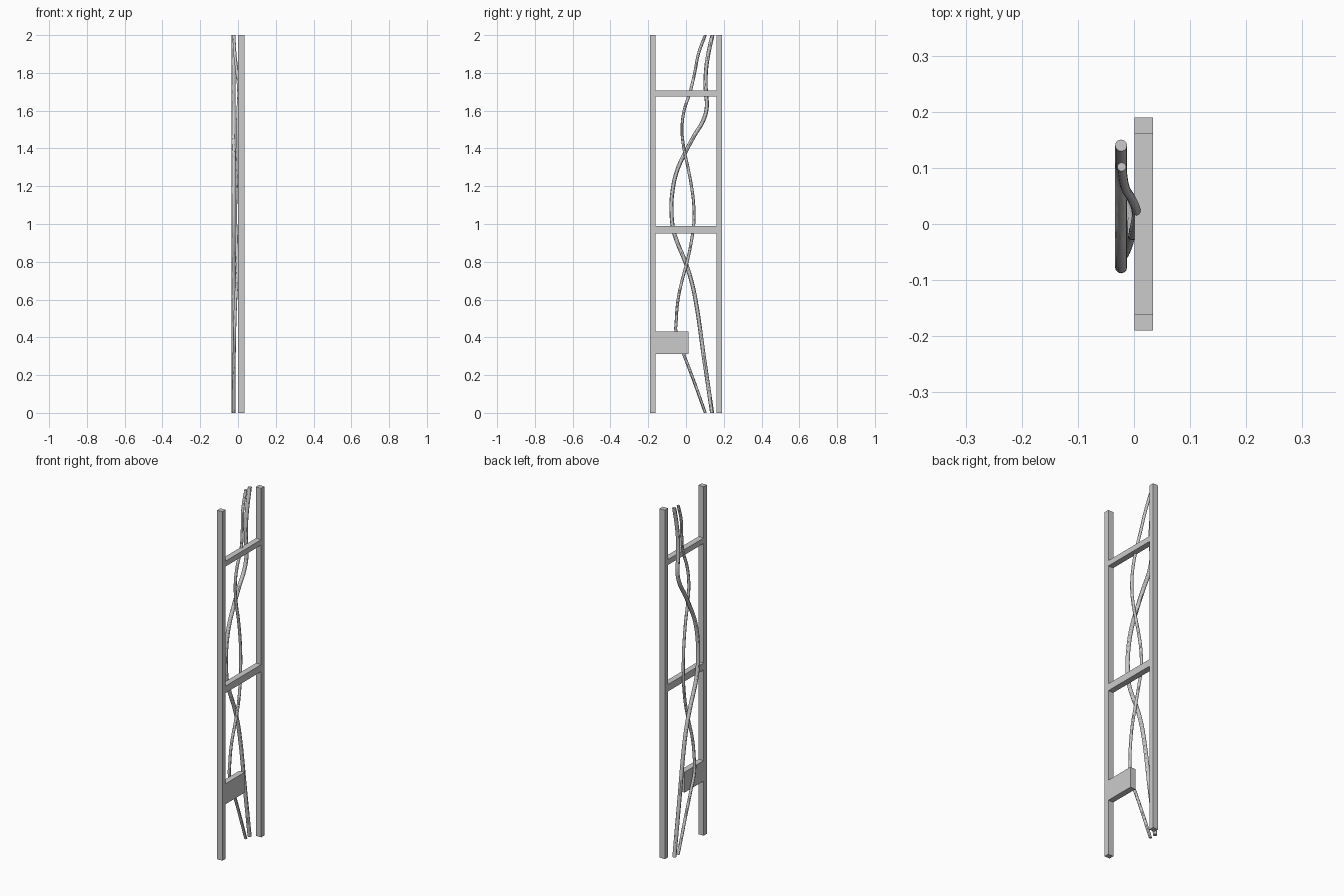
import bpy

if "Cube" in bpy.data.objects:
    bpy.data.objects.remove(bpy.data.objects["Cube"])

grey = bpy.data.materials.new("light_grey")
grey.diffuse_color = (0.6, 0.6, 0.6, 1)
grey.use_nodes = True
grey.node_tree.nodes["Principled BSDF"].inputs["Base Color"].default_value = grey.diffuse_color


def box(name, y0, y1, z0, z1, x0=0.001, x1=0.034):
    bpy.ops.mesh.primitive_cube_add(
        size=1, location=((x0 + x1) / 2, (y0 + y1) / 2, (z0 + z1) / 2))
    ob = bpy.context.object
    ob.name = name
    ob.scale = (x1 - x0, y1 - y0, z1 - z0)
    bpy.ops.object.transform_apply(location=False, rotation=False)
    ob.data.materials.append(grey)


def stem(name, radius, points):
    # round bar swept along a smooth path, trimmed level at both ends
    cu = bpy.data.curves.new(name, 'CURVE')
    cu.dimensions = '3D'
    cu.bevel_depth = radius
    cu.bevel_resolution = 4
    cu.resolution_u = 8
    cu.use_fill_caps = True
    sp = cu.splines.new('BEZIER')
    sp.bezier_points.add(len(points) - 1)
    for bp, co in zip(sp.bezier_points, points):
        bp.co = co
        bp.handle_left_type = bp.handle_right_type = 'AUTO'
    ob = bpy.data.objects.new(name, cu)
    bpy.context.collection.objects.link(ob)
    bpy.ops.object.select_all(action='DESELECT')
    ob.select_set(True)
    bpy.context.view_layer.objects.active = ob
    bpy.ops.object.convert(target='MESH')
    ob = bpy.context.object
    for v in ob.data.vertices:
        if v.co.z < 0.01:
            v.co.z = 0
        elif v.co.z > 1.99:
            v.co.z = 2
    ob.data.materials.clear()
    ob.data.materials.append(grey)
    bpy.ops.object.shade_smooth_by_angle()


# square frame: two posts, two rungs, one plate
box("front_post", -0.19, -0.161, 0, 2)
box("back_post", 0.161, 0.19, 0, 2)
box("upper_rung", -0.161, 0.161, 1.675, 1.706)
box("middle_rung", -0.161, 0.161, 0.95, 0.99)
box("lock_plate", -0.161, 0.012, 0.313, 0.43)

# thick winding bar
thick = [(2, .140), (1.9, .118), (1.8, .105), (1.7, .105), (1.62, .110),
         (1.55, .092), (1.47, .045), (1.38, -.003), (1.28, -.048),
         (1.17, -.072), (1.08, -.077), (.97, -.067), (.9, -.045),
         (.8, -.004), (.7, .028), (.6, .050), (.3, .094), (0, .138)]
stem("thick_bar", 0.0107, [(-0.023, y, z) for z, y in thick])

# thin winding bar, swinging behind the thick one at each crossing
thin = [(2, -.022, .102), (1.9, -.016, .066), (1.8, -.005, .046),
        (1.7, .004, .022), (1.6, .000, -.010), (1.5, -.003, -.021),
        (1.4, -.004, -.011), (1.3, -.005, .010), (1.2, -.009, .029),
        (1.1, -.012, .041), (1.0, -.012, .041), (.9, -.007, .027),
        (.8, -.004, .006), (.7, -.006, -.021), (.6, -.012, -.042),
        (.5, -.016, -.051), (.42, -.018, -.052), (.31, -.020, -.012),
        (.2, -.021, .030), (0, -.022, .102)]
stem("thin_bar", 0.008, [(x, y, z) for z, x, y in thin])
